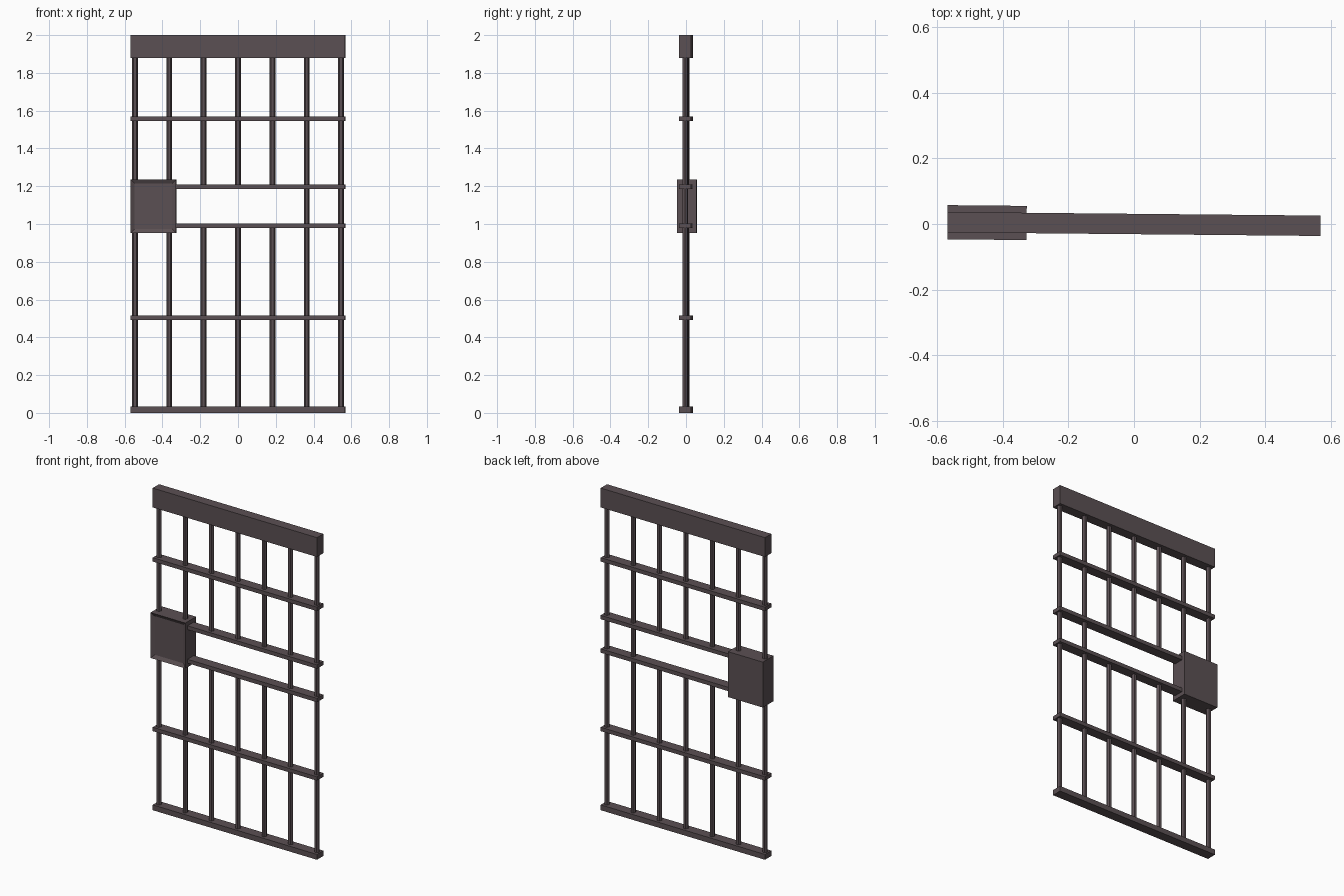
import bpy, bmesh, math
from mathutils import Matrix, Vector

cube = bpy.data.objects.get("Cube")
if cube:
    bpy.data.objects.remove(cube, do_unlink=True)

# The whole gate is turned very slightly about z
TURN = Matrix.Rotation(-0.0095, 4, 'Z')

steel = bpy.data.materials.new("dark_steel")
steel.use_nodes = True
colour = (0.105, 0.08, 0.087, 1)
steel.diffuse_color = colour
bsdf = steel.node_tree.nodes["Principled BSDF"]
bsdf.inputs["Base Color"].default_value = colour
bsdf.inputs["Roughness"].default_value = 0.7


def finish(name, bm):
    bm.transform(TURN)
    mesh = bpy.data.meshes.new(name)
    bm.to_mesh(mesh)
    bm.free()
    mesh.materials.append(steel)
    obj = bpy.data.objects.new(name, mesh)
    bpy.context.collection.objects.link(obj)


def block(x0, x1, depth, z0, z1):
    bm = bmesh.new()
    size = Matrix.Diagonal((x1 - x0, depth, z1 - z0, 1))
    place = Matrix.Translation(((x0 + x1) / 2, 0, (z0 + z1) / 2))
    bmesh.ops.create_cube(bm, size=1, matrix=place @ size)
    return bm


def bar(name, x, z0, z1):
    bm = bmesh.new()
    bmesh.ops.create_cone(bm, cap_ends=True, segments=6, radius1=0.0155,
                          radius2=0.0155, depth=z1 - z0,
                          matrix=Matrix.Translation((x, 0, (z0 + z1) / 2))
                          @ Matrix.Rotation(math.pi / 6, 4, 'Z'))
    finish(name, bm)


# Header beam, sill and cross rails
HALF = 0.568
finish("header_beam", block(-HALF, HALF, 0.062, 1.88, 2))
finish("bottom_rail", block(-HALF, HALF, 0.062, 0, 0.033))
for name, z in (("lower_rail", 0.503), ("slot_bottom_rail", 0.99),
                ("slot_top_rail", 1.198), ("upper_rail", 1.556)):
    finish(name, block(-HALF, HALF, 0.062, z - 0.012, z + 0.012))

# Upright bars, the middle three broken by the slot
for i in range(-3, 4):
    x = i * 0.182
    if abs(i) < 2:
        bar("lower_bar", x, 0.02, 0.99)
        bar("upper_bar", x, 1.198, 1.9)
    else:
        bar("full_bar", x, 0.02, 1.9)

# Lock box with a sunken front panel
bm = block(-HALF, -0.327, 0.104, 0.953, 1.235)
front = min(bm.faces, key=lambda f: f.calc_center_median().y)
bmesh.ops.inset_region(bm, faces=[front], thickness=0.03)
bmesh.ops.translate(bm, verts=front.verts, vec=Vector((0, 0.012, 0)))
finish("lock_box", bm)
